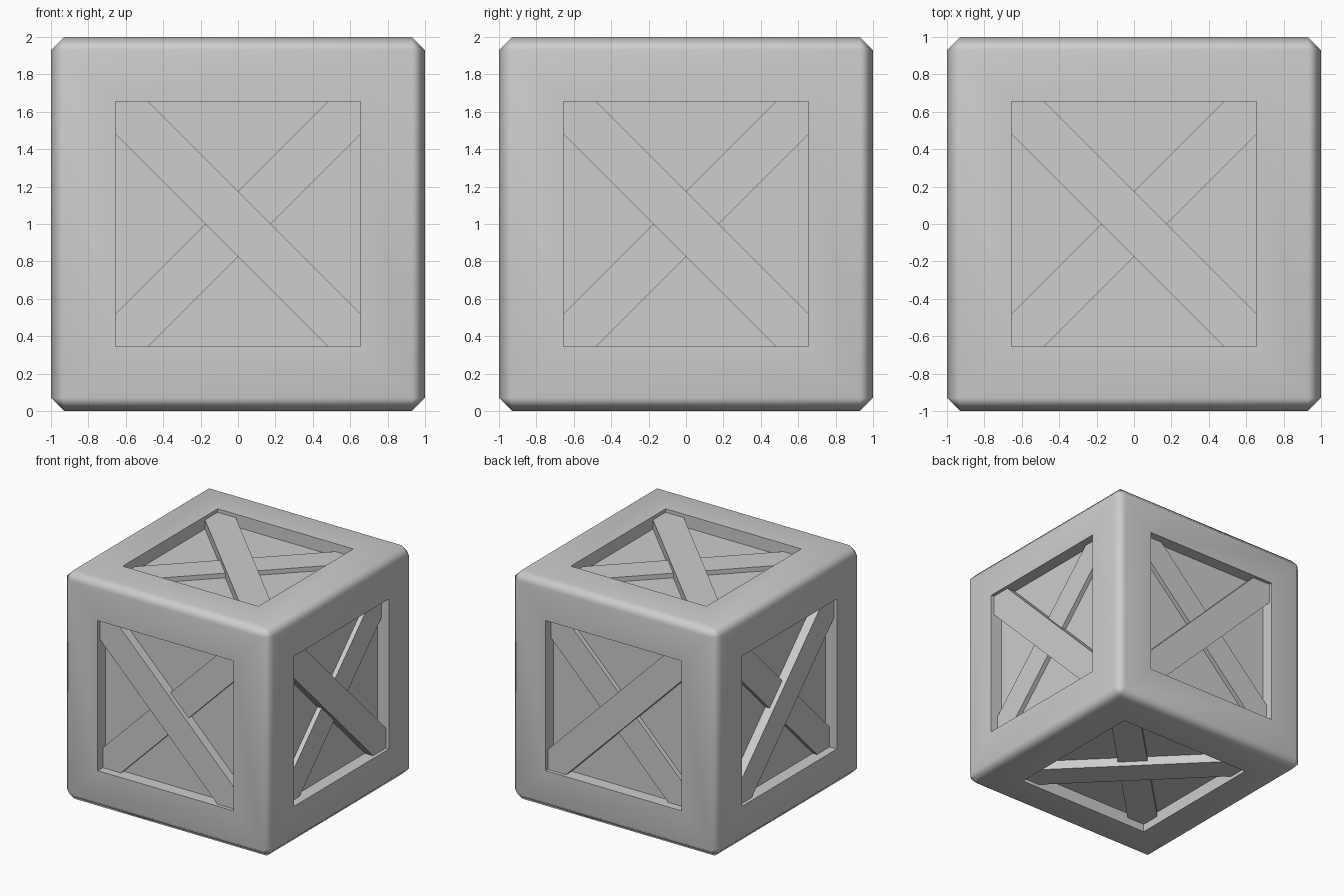
import bpy
import bmesh
import math

cube = bpy.data.objects.get("Cube")
if cube:
    bpy.data.objects.remove(cube, do_unlink=True)

CHAMFER = 0.07        # cut along the outer edges
OPENING = 0.655       # half width of each recess
RECESS = 0.11         # depth of the recessed panels
CUT = 0.175           # plank corner cut, sets the plank width
UPPER, LOWER = 0.03, 0.07    # depths of the two plank tops

GREY = (0.61, 0.61, 0.61, 1)
grey = bpy.data.materials.new("plain_grey")
grey.use_nodes = True
grey.diffuse_color = GREY
grey.node_tree.nodes["Principled BSDF"].inputs["Base Color"].default_value = GREY


def make_object(name, bm):
    bmesh.ops.recalc_face_normals(bm, faces=bm.faces[:])
    mesh = bpy.data.meshes.new(name)
    bm.to_mesh(mesh)
    bm.free()
    mesh.materials.append(grey)
    obj = bpy.data.objects.new(name, mesh)
    bpy.context.collection.objects.link(obj)
    obj.location.z = 1
    return obj


# Crate body: chamfered cube with a sunken panel on every side
bm = bmesh.new()
bmesh.ops.create_cube(bm, size=2)
bmesh.ops.bevel(bm, geom=bm.edges[:], offset=CHAMFER, segments=1,
                profile=0.5, affect='EDGES')
sides = [f for f in bm.faces if f.calc_area() > 1]
bmesh.ops.inset_individual(bm, faces=sides, thickness=1 - CHAMFER - OPENING,
                           use_even_offset=True)
for side in sides:
    inward = -side.normal * RECESS
    panel = bmesh.ops.extrude_discrete_faces(bm, faces=[side])["faces"][0]
    bmesh.ops.translate(bm, verts=panel.verts[:], vec=inward)
body = make_object("crate_body", bm)
bpy.context.view_layer.objects.active = body
body.select_set(True)
bpy.ops.object.shade_smooth_by_angle(angle=math.radians(50))
weighted = body.modifiers.new("even_shading", 'WEIGHTED_NORMAL')
weighted.keep_sharp = True


# Diagonal planks, clipped to the square opening
def plank(name, axis, sign, slope, depth):
    h = OPENING + 0.002
    k = h - CUT
    outline = [(-h, -h), (-k, -h), (h, k), (h, h), (k, h), (-h, -k)]
    a_axis, b_axis = [i for i in range(3) if i != axis]
    bm = bmesh.new()
    rings = []
    for level in (1 - depth, 1 - RECESS - 0.002):
        ring = []
        for a, b in outline:
            co = [0, 0, 0]
            co[axis], co[a_axis], co[b_axis] = sign * level, a, slope * b
            ring.append(bm.verts.new(co))
        rings.append(ring)
        bm.faces.new(ring)
    for i in range(6):
        j = (i + 1) % 6
        bm.faces.new((rings[0][i], rings[0][j], rings[1][j], rings[1][i]))
    make_object(name, bm)


for axis, names in enumerate((("right", "left"), ("front", "back"), ("bottom", "top"))):
    for sign, side_name in zip((-1, 1), names):
        plank(side_name + "_upper_plank", axis, sign, -1, UPPER)
        plank(side_name + "_lower_plank", axis, sign, 1, LOWER)
